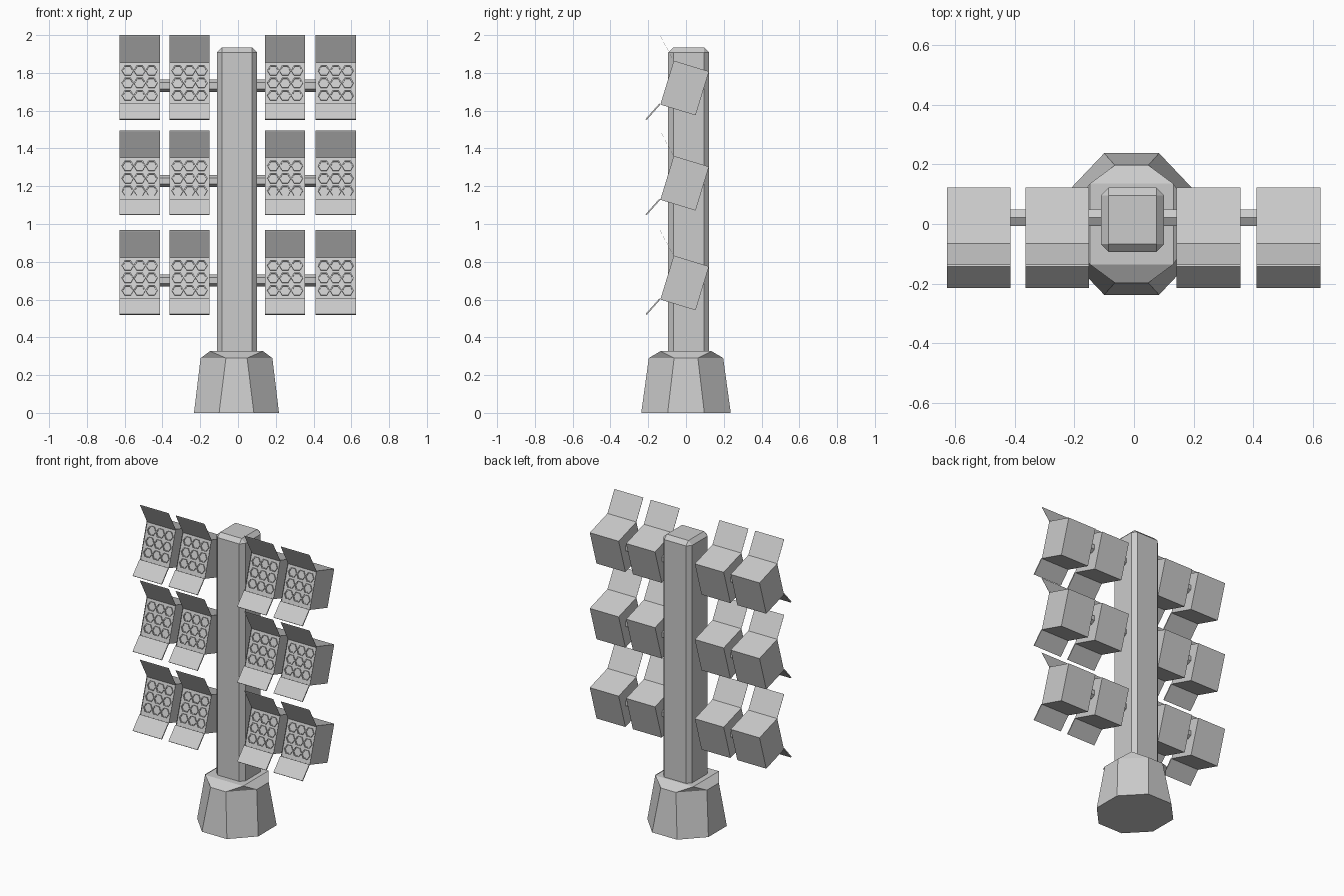
import bpy, bmesh
from math import cos, sin, pi, radians, tan
from mathutils import Vector

if "Cube" in bpy.data.objects:
    bpy.data.objects.remove(bpy.data.objects["Cube"])

def add_object(name, bm, location=(0, 0, 0)):
    bmesh.ops.recalc_face_normals(bm, faces=bm.faces[:])
    mesh = bpy.data.meshes.new(name)
    bm.to_mesh(mesh)
    bm.free()
    obj = bpy.data.objects.new(name, mesh)
    obj.location = location
    bpy.context.collection.objects.link(obj)
    return obj

def loft(bm, rings):
    """Skin a stack of equal-length rings and cap both ends."""
    rows = [[bm.verts.new(p) for p in ring] for ring in rings]
    n = len(rows[0])
    for a, b in zip(rows, rows[1:]):
        for i in range(n):
            j = (i + 1) % n
            bm.faces.new((a[i], a[j], b[j], b[i]))
    bm.faces.new(rows[0])
    return bm.faces.new(rows[-1])

def octagon(hx, hy, cx, cy, z):
    """Rectangle of half size hx, hy with corners cut back to cx, cy."""
    return [(x, y, z) for x, y in (
        (hx, -cy), (hx, cy), (cx, hy), (-cx, hy),
        (-hx, cy), (-hx, -cy), (-cx, -hy), (cx, -hy))]

# Base: tapered octagon whose collar closes to a square
bm = bmesh.new()
loft(bm, [octagon(.225, .237, .092, .097, 0),
          octagon(.19, .197, .056, .063, .29),
          octagon(.14, .135, .14, .135, .327)])
bmesh.ops.remove_doubles(bm, verts=bm.verts[:], dist=.0005)
add_object("base", bm, (-.008, 0, 0))

# Post: square column with chamfered corners and top
bm = bmesh.new()
loft(bm, [octagon(.106, .108, .08, .081, .30),
          octagon(.106, .108, .08, .081, 1.909),
          octagon(.08, .081, .08, .081, 1.935)])
bmesh.ops.remove_doubles(bm, verts=bm.verts[:], dist=.0005)
add_object("post", bm, (-.005, .014, 0))

# Lamp: box with recessed front, two hinged flaps and hexagonal lenses
W, D, H = .1065, .0975, .1215
bm = bmesh.new()
front = loft(bm, [[(-W, y, -H), (W, y, -H), (W, y, H), (-W, y, H)] for y in (D, -D)])
bmesh.ops.inset_region(bm, faces=[front], thickness=.009)
bmesh.ops.translate(bm, verts=front.verts[:], vec=(0, .008, 0))

def flap(root, tip, inner):
    """Thin slab from root to tip (y, z), thickened along inner."""
    profile = [root, tip,
               (tip[0] + inner[0], tip[1] + inner[1]),
               (root[0] + inner[0], root[1] + inner[1])]
    loft(bm, [[(x, y, z) for y, z in profile] for x in (-W, W)])

flap((-D, H), (-.207, .229), (.007, -.008))
flap((-D, -H), (-.143, -.221), (-.007, .003))

def hexagon(cx, cz, r, y):
    return [(cx + r * cos(i * pi / 3), y, cz + r * sin(i * pi / 3)) for i in range(6)]

for col in (-1, 0, 1):
    for row in (-1, 0, 1):
        c = (col * .063, row * .069)
        loft(bm, [hexagon(*c, .032, -D + .009), hexagon(*c, .032, -D),
                  hexagon(*c, .025, -D), hexagon(*c, .025, -D + .007)])

rows = (.688, 1.216, 1.72)
columns = (-.5205, -.2565, .2495, .5175)
first = None
for z in rows:
    for x in columns:
        if first is None:
            lamp = first = add_object("lamp", bm)
        else:
            lamp = bpy.data.objects.new("lamp", first.data)
            bpy.context.collection.objects.link(lamp)
        lamp.location = (x, -.007, z)
        lamp.rotation_euler = (radians(-17), 0, 0)

# Crossbars: hexagonal rods carrying each row of lamps
for z in rows:
    bm = bmesh.new()
    ring = [(.032 * sin(i * pi / 3), .032 * cos(i * pi / 3)) for i in range(6)]
    loft(bm, [[(x, a, b) for a, b in ring] for x in (-.5, .5)])
    add_object("crossbar", bm, (0, .021, z + .012))
